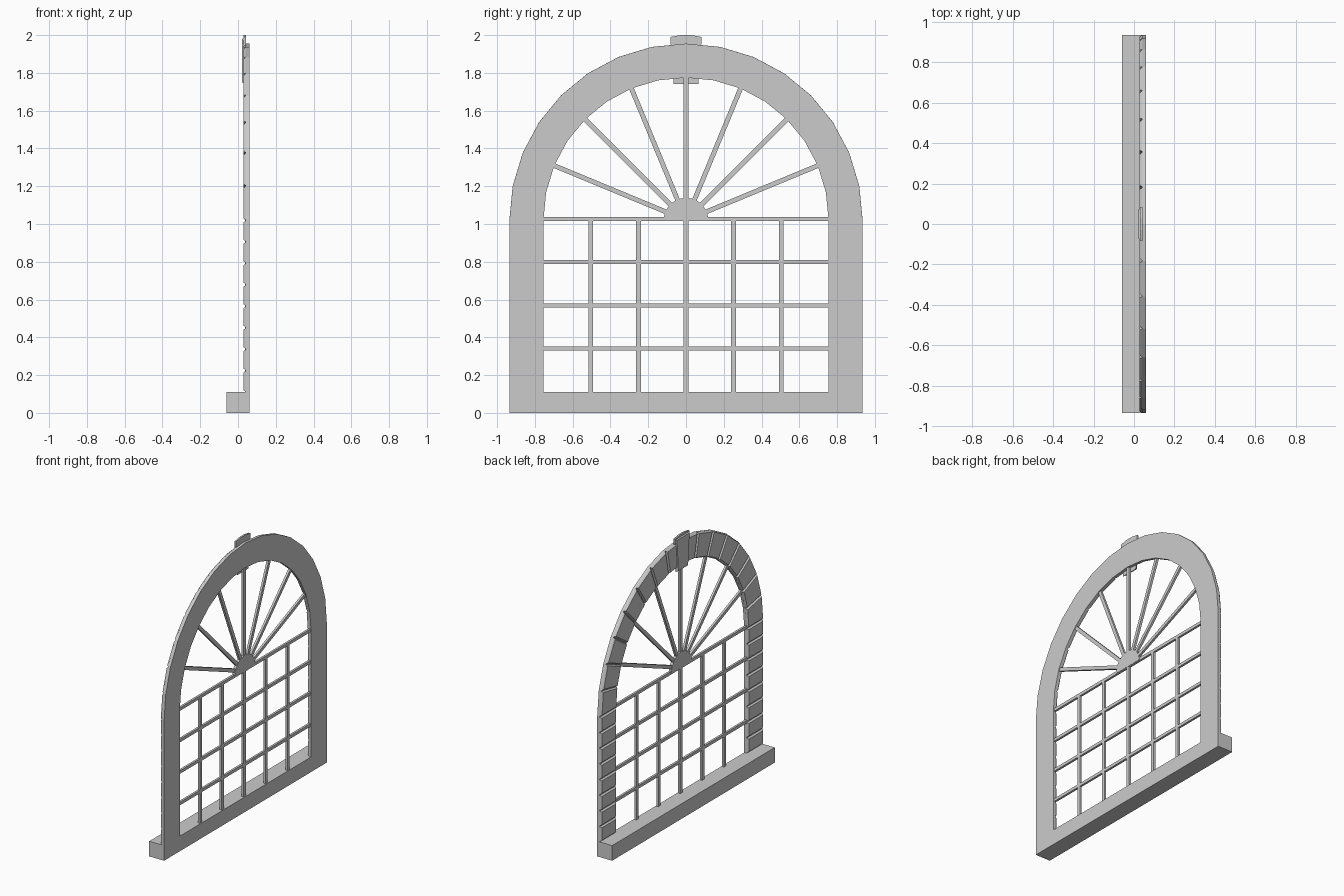
import bpy, bmesh, math
from mathutils import Vector

if "Cube" in bpy.data.objects:
    bpy.data.objects.remove(bpy.data.objects["Cube"])

GREY = (0.6, 0.6, 0.6, 1)
mat = bpy.data.materials.new("pale_grey_stone")
mat.use_nodes = True
mat.diffuse_color = GREY
mat.node_tree.nodes["Principled BSDF"].inputs["Base Color"].default_value = GREY

CENTRE, OUTER, INNER, SILL, SEGS = 1.02, 0.935, 0.755, 0.11, 16
BACK, FACE = 0.04, 0.06      # x range of the flat surround


def prism(name, outline, x0, x1, back=None):
    """Extrude a (y, z) outline from x1 to x0, with an optional smaller back face."""
    bm = bmesh.new()
    near = [bm.verts.new((x1, y, z)) for y, z in outline]
    far = [bm.verts.new((x0, y, z)) for y, z in (back or outline)]
    bm.faces.new(near)
    bm.faces.new(far[::-1])
    for i in range(len(near)):
        j = (i + 1) % len(near)
        bm.faces.new((near[i], far[i], far[j], near[j]))
    bmesh.ops.recalc_face_normals(bm, faces=bm.faces)
    mesh = bpy.data.meshes.new(name)
    bm.to_mesh(mesh)
    bm.free()
    mesh.materials.append(mat)
    obj = bpy.data.objects.new(name, mesh)
    bpy.context.collection.objects.link(obj)
    return obj


def polar(radius, angle):
    return (radius * math.cos(angle), CENTRE + radius * math.sin(angle))


def bar(name, start, end, width=0.025, x0=0.038, x1=0.054):
    a, b = Vector(start), Vector(end)
    d = (b - a).normalized() * width / 2
    n = Vector((-d.y, d.x))
    prism(name, [a + n, b + n, b - n, a - n], x0, x1)


def stone(name, corners, x0=0.028, inset=0.008):
    """Four-cornered block with bevelled sides."""
    pts = [Vector(c) for c in corners]
    back = []
    for i, p in enumerate(pts):
        to_next = (pts[(i + 1) % 4] - p).normalized()
        to_prev = (pts[i - 1] - p).normalized()
        back.append(p + (to_next + to_prev) * inset)
    prism(name, pts, x0, BACK, back)


# Sill
prism("sill", [(-OUTER, 0), (OUTER, 0), (OUTER, SILL), (-OUTER, SILL)], -0.06, FACE)

# Flat arched surround
angles = [math.pi * i / SEGS for i in range(SEGS + 1)]
outer = [(OUTER, SILL)] + [polar(OUTER, a) for a in angles] + [(-OUTER, SILL)]
inner = [(INNER, SILL)] + [polar(INNER, a) for a in angles] + [(-INNER, SILL)]
prism("arch_surround", outer + inner[::-1], BACK, FACE)

# Jamb stones on both sides
COURSES = 8
step = (CENTRE - SILL) / COURSES
gap = 0.003
for side, label in ((1, "left"), (-1, "right")):
    for i in range(COURSES):
        lo, hi = SILL + i * step + gap, SILL + (i + 1) * step - gap
        a, b = side * INNER, side * OUTER
        stone(f"{label}_jamb_stone_{i + 1}", [(a, lo), (b, lo), (b, hi), (a, hi)])

# Arch stones
for i in range(SEGS):
    a, b = angles[i] + gap, angles[i + 1] - gap
    stone(f"arch_stone_{i + 1}",
          [polar(INNER, a), polar(OUTER, a), polar(OUTER, b), polar(INNER, b)])

# Keystone
stone("keystone", [(-0.065, 1.74), (0.065, 1.74), (0.083, 1.99), (-0.083, 1.99)], 0.022, 0.01)
prism("keystone_cap", [(-0.083, 1.95), (0.083, 1.95), (0.083, 1.99), (0.03, 2), (-0.03, 2),
                       (-0.083, 1.99)], 0.03, 0.042)

# Rectangular glazing grid
for i in range(4):
    z = 0.34 + i * 0.229
    bar(f"horizontal_bar_{i + 1}", (-INNER, z), (INNER, z), 0.022)
for i in range(-2, 3):
    bar(f"vertical_bar_{i + 3}", (i * 0.252, SILL), (i * 0.252, CENTRE))

# Fan of radiating bars with a half-round hub
for i in range(1, 8):
    a = math.pi * i / 8
    bar(f"fan_bar_{i}", polar(0.08, a), polar(INNER, a))
prism("fan_hub", [polar(0.12, math.pi * i / 8) for i in range(9)], 0.036, 0.056)
